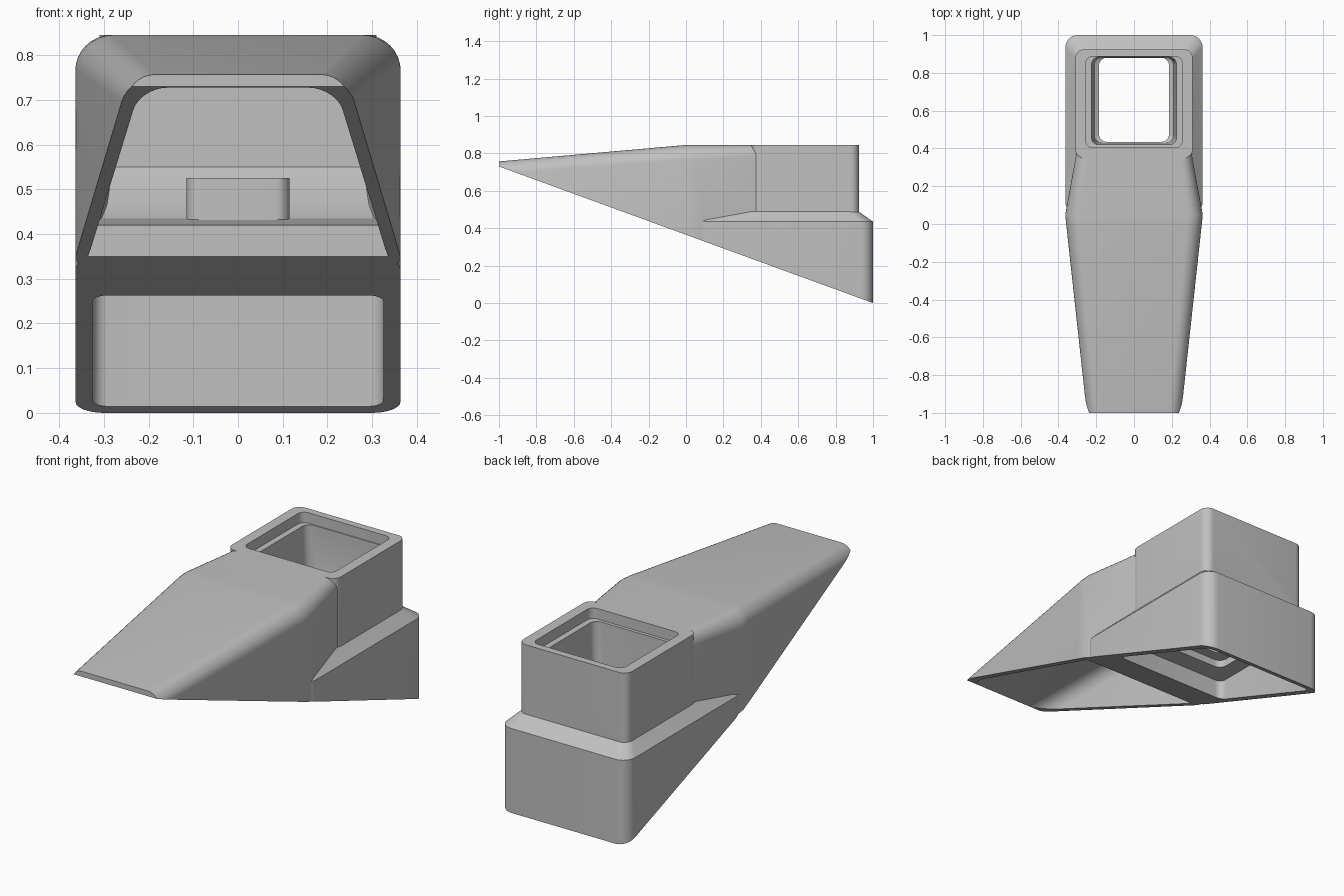
import bpy
import bmesh
from math import sin, cos, pi, radians

default = bpy.data.objects.get("Cube")
if default:
    bpy.data.objects.remove(default, do_unlink=True)

grey = bpy.data.materials.new("light grey")
grey.use_nodes = True
colour = (0.53, 0.53, 0.53, 1)
grey.diffuse_color = colour
grey.node_tree.nodes["Principled BSDF"].inputs["Base Color"].default_value = colour

STEPS = 8


def loft(name, rings):
    """Skin equal rings of points into a closed solid."""
    bm = bmesh.new()
    loops = [[bm.verts.new(p) for p in ring] for ring in rings]
    n = len(loops[0])
    for a, b in zip(loops, loops[1:]):
        for i in range(n):
            j = (i + 1) % n
            bm.faces.new((a[i], a[j], b[j], b[i]))
    bm.faces.new(loops[0])
    bm.faces.new(loops[-1])
    bmesh.ops.recalc_face_normals(bm, faces=bm.faces)
    mesh = bpy.data.meshes.new(name)
    bm.to_mesh(mesh)
    bm.free()
    mesh.materials.append(grey)
    obj = bpy.data.objects.new(name, mesh)
    bpy.context.collection.objects.link(obj)
    return obj


def arch(y, half, top, bottom, r):
    """Upright section across x with rounded upper corners."""
    right = [(half - r + r * cos(k * pi / 2 / STEPS), top - r + r * sin(k * pi / 2 / STEPS))
             for k in range(STEPS + 1)]
    half_loop = [(half, bottom)] + right
    return [(x, y, z) for x, z in half_loop] + [(-x, y, z) for x, z in reversed(half_loop)]


def plan(z, half, front, back, r):
    """Level rounded rectangle."""
    corners = [(half - r, back - r), (r - half, back - r),
               (r - half, front + r), (half - r, front + r)]
    return [(cx + r * cos((q + k / STEPS) * pi / 2), cy + r * sin((q + k / STEPS) * pi / 2), z)
            for q, (cx, cy) in enumerate(corners) for k in range(STEPS + 1)]


def combine(target, tool, operation):
    """Apply a boolean and discard the tool."""
    mod = target.modifiers.new("combine", "BOOLEAN")
    mod.operation = operation
    mod.solver = "EXACT"
    mod.object = tool
    graph = bpy.context.evaluated_depsgraph_get()
    mesh = bpy.data.meshes.new_from_object(target.evaluated_get(graph))
    target.modifiers.clear()
    target.data = mesh
    bpy.data.objects.remove(tool, do_unlink=True)


# Tapered hood
shell = loft("hood_shell", [
    arch(-1, 0.25, 0.757, -0.2, 0.065),
    arch(0, 0.359, 0.845, -0.2, 0.08),
    arch(0.05, 0.364, 0.845, -0.2, 0.08),
    arch(0.4, 0.3, 0.845, -0.2, 0.06)])

# Rear base with chamfered shoulder, and tower above it
base = loft("rear_base", [
    plan(-0.2, 0.363, 0.05, 1, 0.065),
    plan(0.435, 0.363, 0.05, 1, 0.065),
    plan(0.49, 0.308, 0.1, 0.922, 0.045)])
combine(shell, base, "UNION")
tower = loft("tower", [plan(z, 0.31, 0.35, 0.925, 0.045) for z in (0.3, 0.845)])
combine(shell, tower, "UNION")

# Hood cavity with stepped floor
cavity = loft("hood_cavity", [
    arch(-1.1, 0.207, 0.718, -0.3, 0.06),
    arch(0, 0.33, 0.815, -0.3, 0.07),
    arch(0.04, 0.336, 0.815, -0.3, 0.07),
    arch(0.041, 0.336, 0.815, 0.42, 0.07),
    arch(0.24, 0.305, 0.815, 0.435, 0.06),
    arch(0.3, 0.293, 0.815, 0.465, 0.06),
    arch(0.38, 0.28, 0.815, 0.55, 0.06)])
combine(shell, cavity, "DIFFERENCE")

# Pocket under the base, stepping up toward the shaft
pocket = loft("base_pocket", [
    plan(-0.3, 0.325, 0.28, 0.96, 0.035),
    plan(0.36, 0.325, 0.28, 0.96, 0.035),
    plan(0.361, 0.24, 0.38, 0.91, 0.04),
    plan(0.4, 0.24, 0.38, 0.91, 0.04)])
combine(shell, pocket, "DIFFERENCE")

# Shaft through the tower with a stepped rim
shaft = loft("tower_shaft", [
    plan(0.3, 0.185, 0.435, 0.88, 0.04),
    plan(0.46, 0.185, 0.435, 0.88, 0.04),
    plan(0.47, 0.21, 0.43, 0.882, 0.04),
    plan(0.76, 0.225, 0.42, 0.884, 0.04),
    plan(0.79, 0.225, 0.42, 0.884, 0.04),
    plan(0.791, 0.255, 0.405, 0.887, 0.035),
    plan(0.9, 0.255, 0.405, 0.887, 0.035)])
combine(shell, shaft, "DIFFERENCE")

# Slanted cut across the underside
slope = [(-1.5, 0.9125), (1.5, -0.1825), (1.5, -1), (-1.5, -1)]
cut = loft("slanted_cut", [[(x, y, z) for y, z in slope] for x in (-1, 1)])
combine(shell, cut, "DIFFERENCE")

# Small rounded block inside the hood
block = loft("inner_block", [plan(z, 0.115, 0.2, 0.39, 0.03) for z in (0.415, 0.525)])

for obj in (shell, block):
    bpy.ops.object.select_all(action="DESELECT")
    obj.select_set(True)
    bpy.context.view_layer.objects.active = obj
    bpy.ops.object.shade_smooth_by_angle(angle=radians(22))
